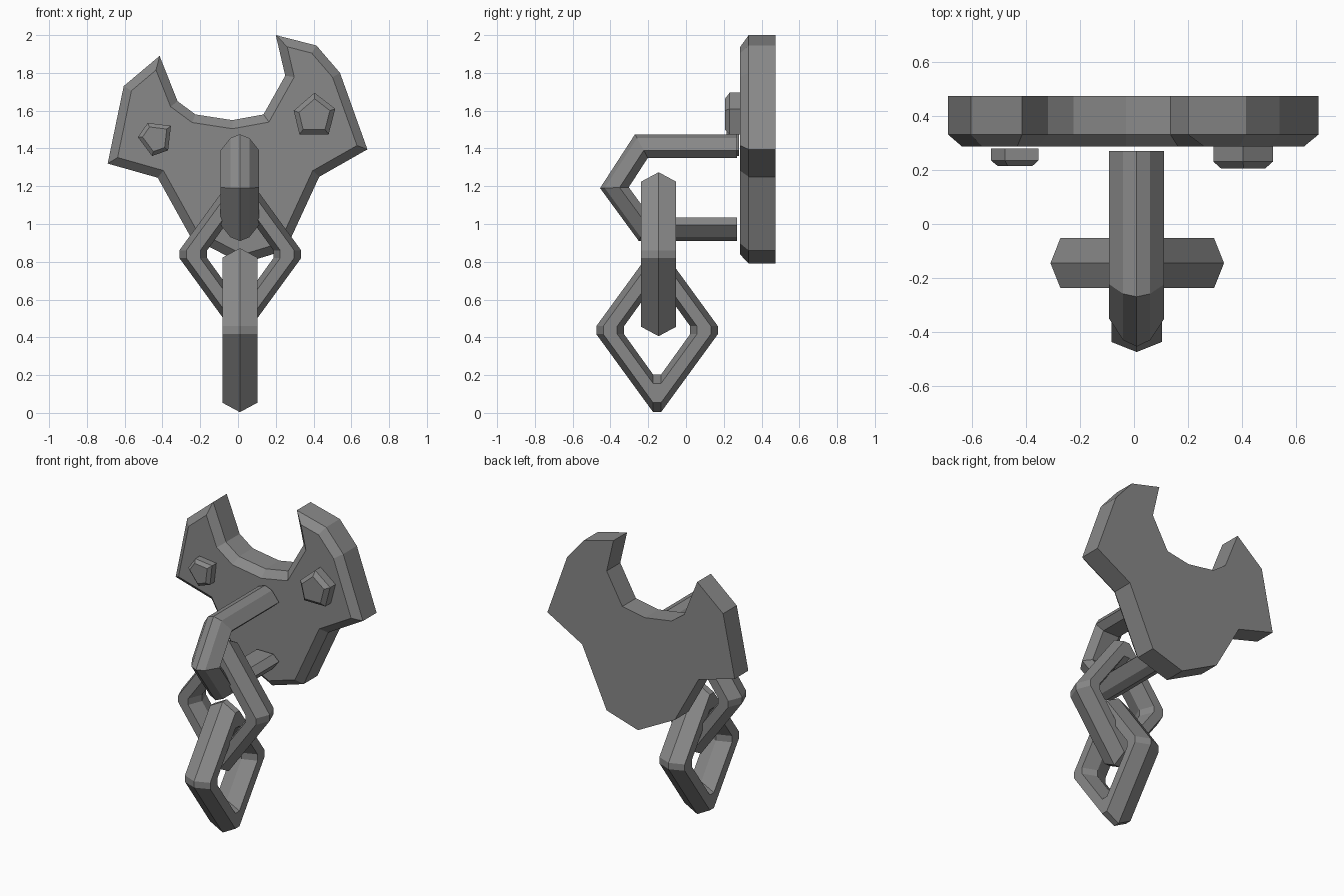
import bpy, bmesh
from mathutils import Vector

cube = bpy.data.objects.get("Cube")
if cube:
    bpy.data.objects.remove(cube, do_unlink=True)

iron = bpy.data.materials.new("iron_grey")
iron.use_nodes = True
GREY = (0.25, 0.25, 0.25, 1)
iron.diffuse_color = GREY
iron.node_tree.nodes["Principled BSDF"].inputs["Base Color"].default_value = GREY


def finish(bm, name):
    bmesh.ops.recalc_face_normals(bm, faces=bm.faces[:])
    mesh = bpy.data.meshes.new(name)
    bm.to_mesh(mesh)
    bm.free()
    mesh.materials.append(iron)
    obj = bpy.data.objects.new(name, mesh)
    bpy.context.collection.objects.link(obj)
    return obj


def slab(name, outline, back, front, bevel):
    """Extruded x-z outline with a chamfered front edge."""
    bm = bmesh.new()
    base = bm.faces.new([bm.verts.new((x, back, z)) for x, z in outline])
    out = bmesh.ops.extrude_face_region(bm, geom=[base], use_keep_orig=True)
    face = [g for g in out["geom"] if isinstance(g, bmesh.types.BMFace)][0]
    for v in face.verts:
        v.co.y = front + bevel
    bmesh.ops.recalc_face_normals(bm, faces=bm.faces[:])
    bmesh.ops.inset_region(bm, faces=[face], thickness=bevel,
                           use_even_offset=True, use_boundary=True)
    for v in face.verts:
        v.co.y = front
    return finish(bm, name)


def loft(name, rings, closed):
    """Skin between rings; each ring runs along the path, rings go round the section."""
    bm = bmesh.new()
    grid = [[bm.verts.new(p) for p in ring] for ring in rings]
    n, m = len(grid), len(grid[0])
    for i in range(n):
        a, b = grid[i], grid[(i + 1) % n]
        for j in range(m if closed else m - 1):
            k = (j + 1) % m
            bm.faces.new((a[j], a[k], b[k], b[j]))
    if not closed:
        bm.faces.new([r[0] for r in grid])
        bm.faces.new([r[-1] for r in grid])
    return finish(bm, name)


def chain_link(name, centre, along_x):
    """Diamond link with clipped corners and a six-sided section."""
    outer, shoulder, inner_shoulder, inner = (
        (0.322, 0.434), (0.285, 0.384), (0.211, 0.282), (0.175, 0.235))
    w, c = 0.093, 0.021
    section = [(outer, 0), (shoulder, w), (inner_shoulder, w),
               (inner, 0), (inner_shoulder, -w), (shoulder, -w)]
    rings = []
    for (a, b), side in section:
        flat = [(a, -c), (a, c), (c, b), (-c, b),
                (-a, c), (-a, -c), (-c, -b), (c, -b)]
        rings.append([Vector(centre) + Vector((u, side, v) if along_x else (side, u, v))
                      for u, v in flat])
    return loft(name, rings, True)


def offset(path, d):
    """Mitred inward offset of an open y-z path."""
    pts = [Vector(p) for p in path]
    normals = []
    for p, q in zip(pts, pts[1:]):
        t = (q - p).normalized()
        normals.append(Vector((-t.y, t.x)))
    result = []
    for i, p in enumerate(pts):
        a, b = normals[max(i - 1, 0)], normals[min(i, len(normals) - 1)]
        result.append(p + (a + b) * d / (1 + a.dot(b)))
    return result


# Horned wall plate
slab("wall_plate", [
    (0.20, 2.0), (0.415, 1.945), (0.54, 1.80), (0.685, 1.395), (0.43, 1.25),
    (0.25, 0.86), (0.02, 0.79), (-0.25, 0.93), (-0.425, 1.245), (-0.69, 1.32),
    (-0.605, 1.73), (-0.415, 1.89), (-0.32, 1.65), (-0.225, 1.58),
    (-0.03, 1.55), (0.135, 1.58), (0.25, 1.785)], 0.475, 0.287, 0.045)

# Five-sided rivets
slab("left_rivet", [(0.405, 1.695), (0.515, 1.61), (0.48, 1.475),
                    (0.325, 1.475), (0.295, 1.60)], 0.29, 0.206, 0.025)
slab("right_rivet", [(-0.53, 1.46), (-0.478, 1.535), (-0.355, 1.52),
                     (-0.37, 1.39), (-0.455, 1.36)], 0.28, 0.215, 0.02)

# Bent bracket that carries the chain
bracket_path = [(0.27, 1.475), (-0.27, 1.475), (-0.455, 1.19),
                (-0.25, 0.91), (0.27, 0.91)]
bracket_section = [(0, 0), (0.05, 0.02), (0.102, 0.085), (0.06, 0.125),
                   (-0.06, 0.125), (-0.102, 0.085), (-0.05, 0.02)]
loft("chain_bracket", [[(0.01 + x, p.x, p.y) for p in offset(bracket_path, d)]
                       for x, d in bracket_section], False)

# Hanging links, each turned a quarter from the next
chain_link("upper_link", (0.012, -0.145, 0.84), True)
chain_link("lower_link", (0.01, -0.153, 0.438), False)
